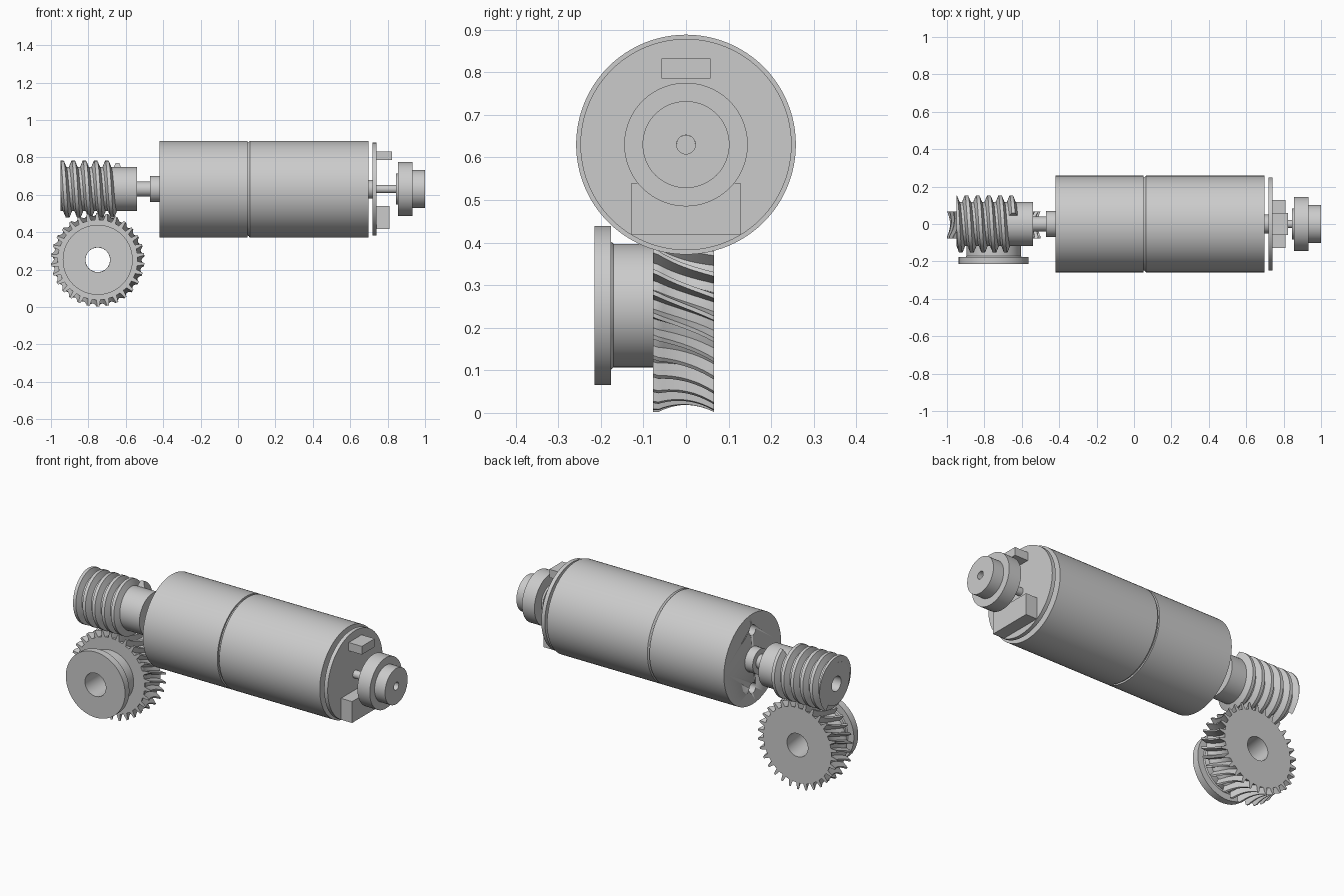
import bpy, bmesh, math
from math import sin, cos, pi, sqrt, radians
from mathutils import Matrix

if "Cube" in bpy.data.objects:
    bpy.data.objects.remove(bpy.data.objects["Cube"])

AXIS_Z = 0.63                      # height of the motor axis
WHEEL_X, WHEEL_Z = -0.75, 0.252    # centre of the worm wheel

metal = bpy.data.materials.new("light_grey_metal")
metal.use_nodes = True
GREY = (0.6, 0.6, 0.6, 1)
metal.diffuse_color = GREY
metal.node_tree.nodes["Principled BSDF"].inputs["Base Color"].default_value = GREY


def finish(name, bm, smooth=True):
    """Turn a bmesh into a named, coloured object."""
    bmesh.ops.recalc_face_normals(bm, faces=bm.faces)
    mesh = bpy.data.meshes.new(name)
    bm.to_mesh(mesh)
    bm.free()
    mesh.materials.append(metal)
    obj = bpy.data.objects.new(name, mesh)
    bpy.context.collection.objects.link(obj)
    if smooth:
        bpy.ops.object.select_all(action="DESELECT")
        obj.select_set(True)
        bpy.context.view_layer.objects.active = obj
        bpy.ops.object.shade_smooth_by_angle(angle=radians(30))
    return obj


def bridge(bm, rings, closed=False):
    """Join neighbouring rings of vertices with quads."""
    pairs = list(zip(rings, rings[1:]))
    if closed:
        pairs.append((rings[-1], rings[0]))
    for a, b in pairs:
        n = len(a)
        for i in range(n):
            j = (i + 1) % n
            bm.faces.new((a[i], a[j], b[j], b[i]))


def lathe(name, profile, place, closed=False, sides=96):
    """Revolve (along, radius) points; place maps (along, u, v) to space."""
    bm = bmesh.new()
    rings = [[bm.verts.new(place(s, r * cos(2 * pi * i / sides), r * sin(2 * pi * i / sides)))
              for i in range(sides)] for s, r in profile]
    bridge(bm, rings, closed)
    if not closed:
        bm.faces.new(rings[0])
        bm.faces.new(rings[-1])
    return finish(name, bm)


def on_motor(s, u, v):
    return (s, u, AXIS_Z + v)


def on_wheel(s, u, v):
    return (WHEEL_X + u, s, WHEEL_Z + v)


def box(name, x0, x1, y0, y1, z0, z1):
    bm = bmesh.new()
    size = Matrix.Diagonal((x1 - x0, y1 - y0, z1 - z0, 1))
    mid = Matrix.Translation(((x0 + x1) / 2, (y0 + y1) / 2, (z0 + z1) / 2))
    bmesh.ops.create_cube(bm, size=1, matrix=mid @ size)
    return finish(name, bm, smooth=False)


# Gearbox with two mounting holes in its face
gearbox = lathe("gearbox", [(-0.42, 0.258), (0.05, 0.258), (0.05, 0.248)], on_motor)
for side in (-1, 1):
    cutter = lathe("hole_cutter", [(-0.5, 0.03), (-0.34, 0.03)],
                   lambda s, u, v: (s, u, AXIS_Z + 0.165 * side + v), sides=32)
    cutter.hide_render = True
    bpy.context.view_layer.objects.active = gearbox
    mod = gearbox.modifiers.new("mounting_hole", "BOOLEAN")
    mod.operation = "DIFFERENCE"
    mod.solver = "EXACT"
    mod.object = cutter
    bpy.ops.object.modifier_apply(modifier=mod.name)
    bpy.data.objects.remove(cutter)

# Motor can and its turned parts
lathe("motor_can", [(0.05, 0.248), (0.056, 0.25), (0.063, 0.258), (0.697, 0.258)], on_motor)
lathe("rear_boss", [(0.697, 0.05), (0.72, 0.05)], on_motor, sides=48)
lathe("encoder_board", [(0.718, 0.248), (0.74, 0.248)], on_motor)
lathe("rear_shaft", [(0.74, 0.022), (0.96, 0.022)], on_motor, sides=32)
lathe("encoder_magnet", [(0.845, 0.023), (0.845, 0.083), (0.856, 0.083), (0.856, 0.145),
                         (0.934, 0.145), (0.934, 0.102), (1.0, 0.102), (1.0, 0.022)],
      on_motor, closed=True)
lathe("front_boss", [(-0.47, 0.07), (-0.42, 0.07)], on_motor, sides=48)
lathe("output_shaft", [(-0.75, 0.04), (-0.47, 0.04)], on_motor, sides=48)

# Encoder blocks
box("sensor_block", 0.74, 0.823, -0.058, 0.058, 0.785, 0.832)
box("connector_block", 0.74, 0.81, -0.128, 0.128, 0.418, 0.54)

# Worm core with its bore
lathe("worm_core", [(-0.95, 0.042), (-0.95, 0.118), (-0.54, 0.118), (-0.54, 0.042)],
      on_motor, closed=True)

# Worm thread: a trapezoid swept along a helix, trimmed flat at the outer end
PITCH, STEPS = 0.06, 48
section = [(-0.024, 0.115), (-0.009, 0.152), (0.009, 0.152), (0.024, 0.115)]
bm = bmesh.new()
rings = []
for k in range(int(-0.4 * STEPS), int(4.95 * STEPS) + 1):
    t = 2 * pi * k / STEPS
    centre = -0.941 + PITCH * k / STEPS
    rings.append([bm.verts.new((max(-0.95, centre + dx), -r * sin(t), AXIS_Z + r * cos(t)))
                  for dx, r in section])
bridge(bm, rings)
bm.faces.new(rings[0])
bm.faces.new(rings[-1])
finish("worm_thread", bm)

# Worm wheel: twisted teeth with a hollow throat
TEETH, Y0, Y1, SLICES, BORE = 30, -0.077, 0.066, 12, 0.066
tooth = [(-0.5, 0), (-0.25, 0), (-0.1, 1), (0.1, 1), (0.25, 0)]
bm = bmesh.new()


def wheel_ring(y, root, tip, twist):
    ring = []
    for n in range(TEETH):
        for offset, height in tooth:
            a = 2 * pi * (n + offset) / TEETH + twist
            r = root + (tip - root) * height
            ring.append(bm.verts.new(on_wheel(y, r * cos(a), r * sin(a))))
    return ring


rings = [wheel_ring(Y0, BORE, BORE, 0.12)]
for k in range(SLICES + 1):
    f = k / SLICES
    y = Y0 + (Y1 - Y0) * f
    tip = min(0.25, 0.374 - sqrt(0.14 ** 2 - y ** 2))
    rings.append(wheel_ring(y, tip - 0.036, tip, 0.12 - 0.24 * f))
rings.append(wheel_ring(Y1, BORE, BORE, -0.12))
bridge(bm, rings, closed=True)
finish("worm_wheel", bm)

# Wheel hub and flange with a through bore
lathe("wheel_hub", [(-0.215, BORE), (-0.215, 0.187), (-0.176, 0.187), (-0.176, 0.15),
                    (-0.17, 0.145), (-0.077, 0.145), (-0.077, BORE)], on_wheel, closed=True)
